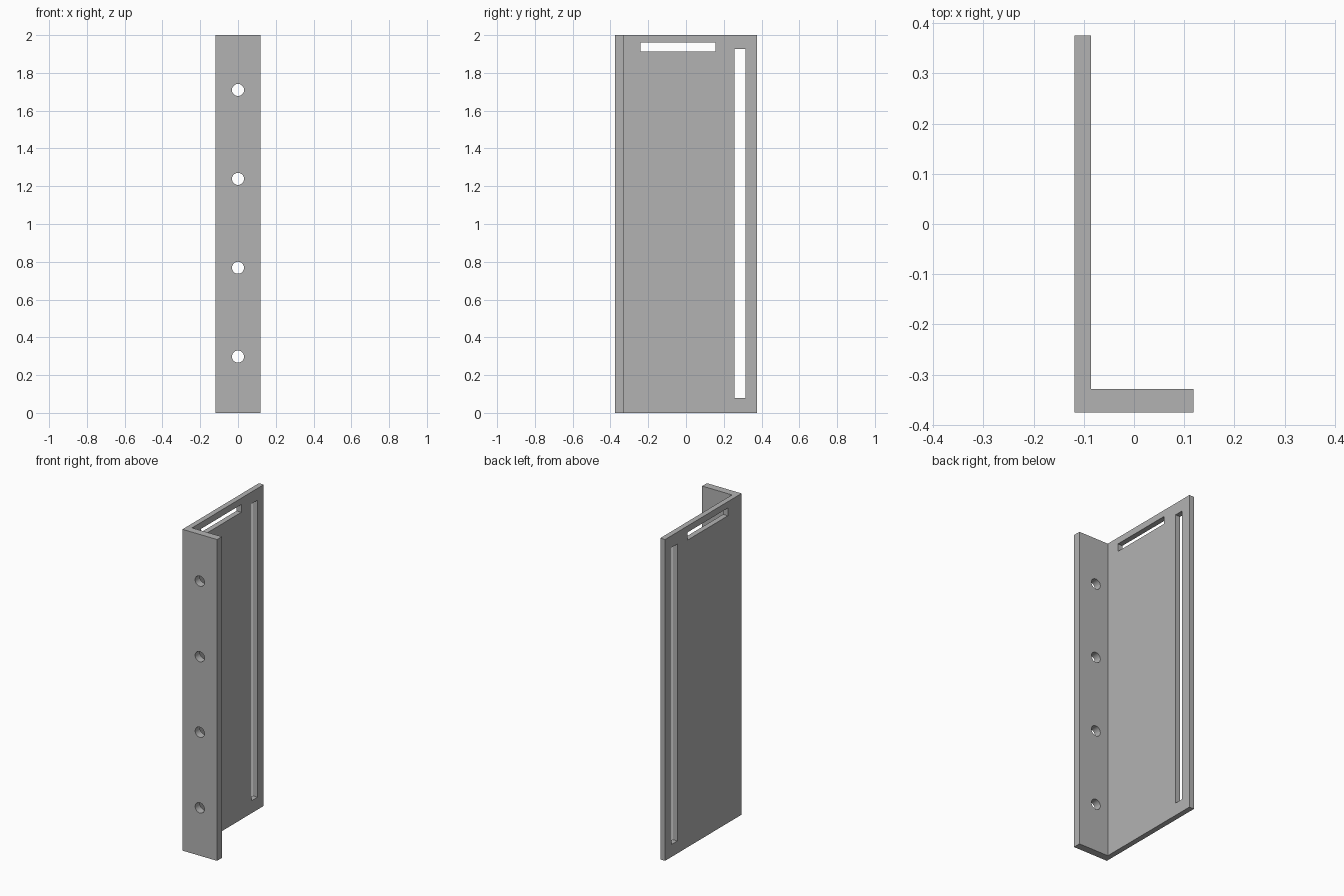
import bpy
import math

if "Cube" in bpy.data.objects:
    bpy.data.objects.remove(bpy.data.objects["Cube"])

grey = bpy.data.materials.new("plain_grey")
grey.diffuse_color = (0.45, 0.45, 0.45, 1)
grey.use_nodes = True
grey.node_tree.nodes["Principled BSDF"].inputs["Base Color"].default_value = grey.diffuse_color

# Outer limits and plate thicknesses
X0, X1 = -0.119, 0.119
Y0, Y1 = -0.376, 0.376
HEIGHT = 2.0
WEB_X, FLANGE_Y = -0.086, -0.329


def box(name, lo, hi):
    bpy.ops.mesh.primitive_cube_add(size=1, location=[(a + b) / 2 for a, b in zip(lo, hi)])
    ob = bpy.context.object
    ob.name = name
    ob.scale = [b - a for a, b in zip(lo, hi)]
    bpy.ops.object.transform_apply(location=True, rotation=True, scale=True)
    return ob


# L-shaped profile extruded upwards
profile = [(X0, Y0), (X1, Y0), (X1, FLANGE_Y), (WEB_X, FLANGE_Y), (WEB_X, Y1), (X0, Y1)]
n = len(profile)
verts = [(x, y, z) for z in (0, HEIGHT) for x, y in profile]
faces = [list(range(n))[::-1], list(range(n, 2 * n))]
faces += [[i, (i + 1) % n, (i + 1) % n + n, i + n] for i in range(n)]
mesh = bpy.data.meshes.new("angle_bracket")
mesh.from_pydata(verts, [], faces)
mesh.materials.append(grey)
bracket = bpy.data.objects.new("angle_bracket", mesh)
bpy.context.collection.objects.link(bracket)

# Slots through the wide plate
cutters = [
    box("long_slot_cutter", (X0 - 0.05, 0.256, 0.078), (WEB_X + 0.05, 0.314, 1.926)),
    box("top_slot_cutter", (X0 - 0.05, -0.242, 1.912), (WEB_X + 0.05, 0.155, 1.96)),
]

# Row of screw holes through the narrow flange
for i in range(4):
    bpy.ops.mesh.primitive_cylinder_add(
        vertices=32, radius=0.032, depth=0.15,
        location=(0, (Y0 + FLANGE_Y) / 2, 0.298 + i * 0.4705),
        rotation=(math.pi / 2, 0, 0))
    bpy.context.object.name = f"screw_hole_cutter_{i + 1}"
    cutters.append(bpy.context.object)

# Cut, apply and clear the helpers
bpy.ops.object.select_all(action='DESELECT')
bpy.context.view_layer.objects.active = bracket
bracket.select_set(True)
for c in cutters:
    mod = bracket.modifiers.new(c.name, 'BOOLEAN')
    mod.operation = 'DIFFERENCE'
    mod.solver = 'EXACT'
    mod.object = c
    bpy.ops.object.modifier_apply(modifier=mod.name)
for c in cutters:
    bpy.data.objects.remove(c)

# Single material, smooth hole walls with crisp edges
bracket.data.materials.clear()
bracket.data.materials.append(grey)
for p in bracket.data.polygons:
    p.material_index = 0
bpy.ops.object.shade_smooth_by_angle(angle=math.radians(30))
